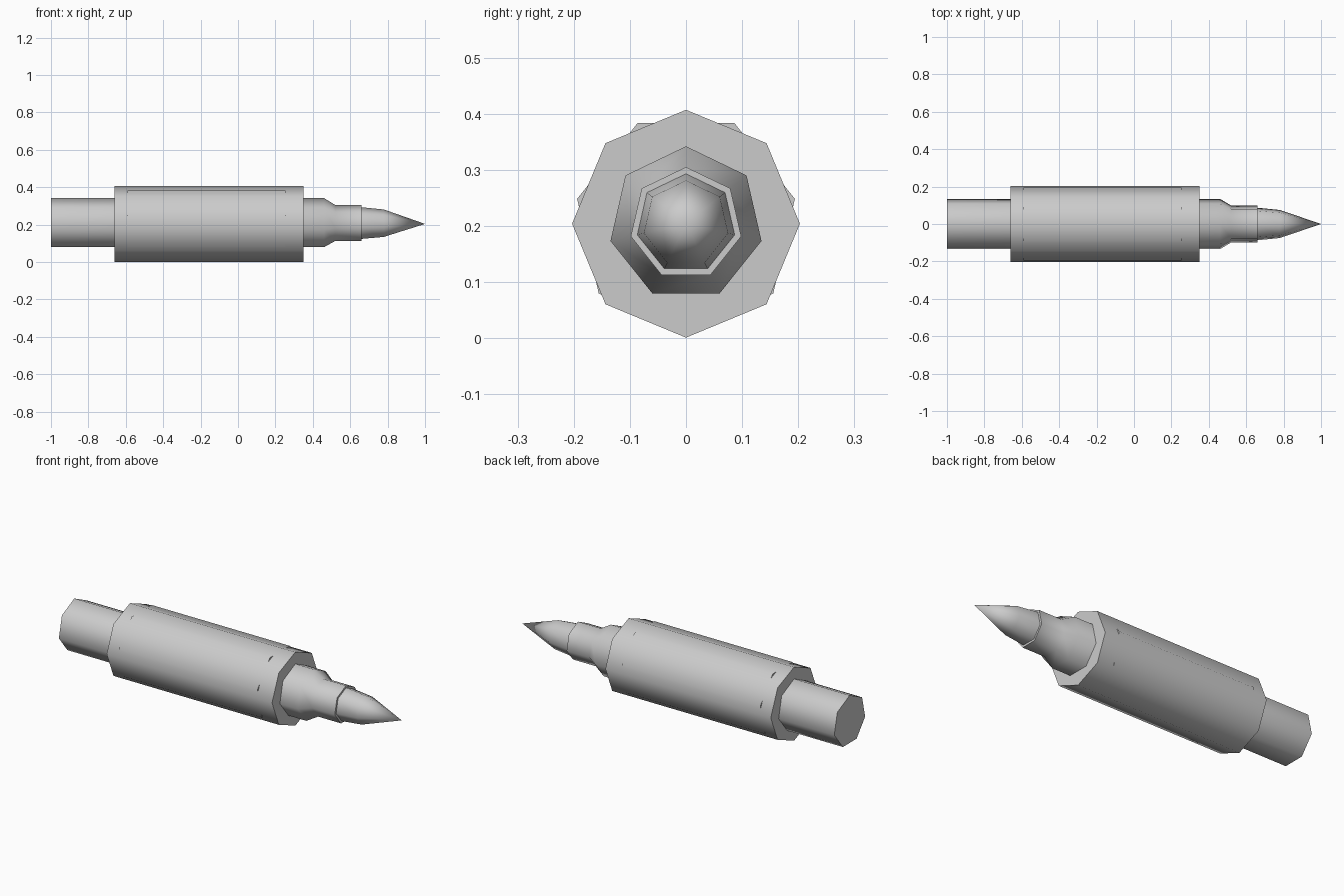
import bpy, bmesh
from math import pi, sin, cos

cube = bpy.data.objects.get("Cube")
if cube:
    bpy.data.objects.remove(cube, do_unlink=True)

AXIS_Z = 0.204

grey = bpy.data.materials.new("light grey")
grey.use_nodes = True
colour = (0.6, 0.6, 0.6, 1)
grey.diffuse_color = colour
grey.node_tree.nodes["Principled BSDF"].inputs["Base Color"].default_value = colour


def lathe(name, profile, sides, start=pi / 2):
    """Spin (x, radius) points round the long axis with few sides and closed ends."""
    bm = bmesh.new()
    rings = []
    for x, r in profile:
        count = sides if r else 1
        rings.append([bm.verts.new((x, r * cos(start + 2 * pi * i / sides),
                                    AXIS_Z + r * sin(start + 2 * pi * i / sides)))
                      for i in range(count)])
    for a, b in zip(rings, rings[1:]):
        for i in range(sides):
            j = (i + 1) % sides
            bm.faces.new([a[i], a[j], b[0]] if len(b) == 1 else [a[i], a[j], b[j], b[i]])
    for ring in (rings[0], rings[-1]):
        if len(ring) > 1:
            bm.faces.new(ring)
    bmesh.ops.recalc_face_normals(bm, faces=bm.faces)
    mesh = bpy.data.meshes.new(name)
    bm.to_mesh(mesh)
    bm.free()
    mesh.materials.append(grey)
    obj = bpy.data.objects.new(name, mesh)
    bpy.context.collection.objects.link(obj)
    # Round the sides, keep the end caps crisp
    bpy.ops.object.select_all(action='DESELECT')
    obj.select_set(True)
    bpy.context.view_layer.objects.active = obj
    bpy.ops.object.shade_smooth_by_angle(angle=1.0)
    return obj


# Core rod with a shoulder stepping down to the neck
lathe("core_rod", [(-1, 0.138), (0.46, 0.138), (0.52, 0.101), (0.66, 0.101)], 7)

# Pointed nose seated in the neck
lathe("nose_cone", [(0.64, 0.091), (0.78, 0.077), (1, 0)], 7)

# Wide eight-sided sleeve
lathe("outer_sleeve", [(-0.66, 0.203), (0.35, 0.203)], 8)

# Seven-sided liner whose corners break through the sleeve
lathe("sleeve_liner", [(-0.59, 0.199), (0.255, 0.199)], 7, -pi / 2)
